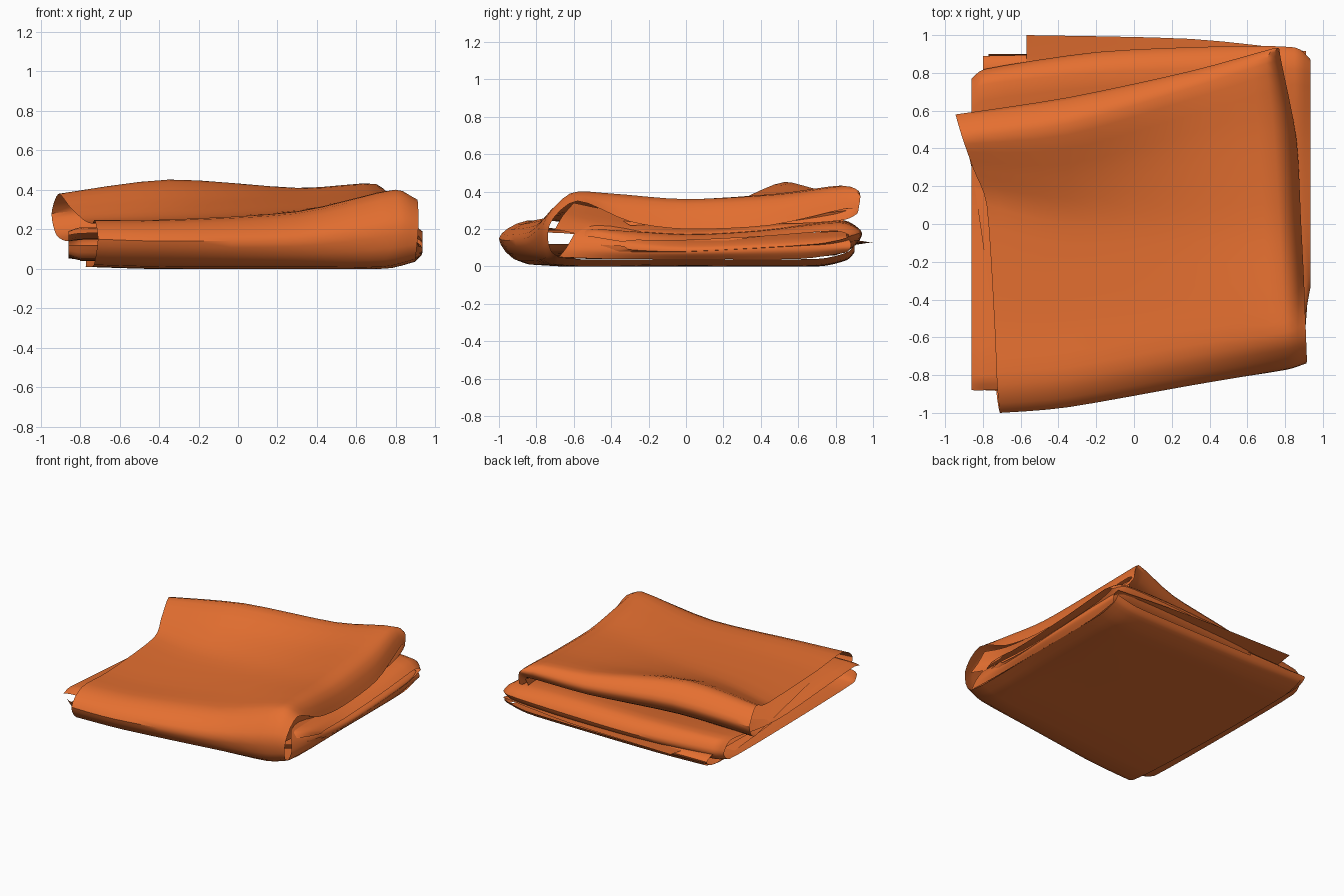
import bpy, bmesh
from mathutils import Vector

cloth = bpy.data.materials.new("orange cloth")
cloth.diffuse_color = (0.78, 0.16, 0.03, 1)


def smooth_path(pts, steps):
    """Soft spline through points (no large overshoot)."""
    pts = [Vector(p) for p in pts]
    out, n = [], len(pts)
    for i in range(n - 1):
        a, b = pts[i], pts[i + 1]
        ta = (b - pts[max(i - 1, 0)]) * 0.42
        tb = (pts[min(i + 2, n - 1)] - a) * 0.42
        lim = (b - a).length * 1.2
        ta = ta.normalized() * min(ta.length, lim)
        tb = tb.normalized() * min(tb.length, lim)
        for k in range(steps):
            t = k / steps
            out.append(a * (2*t**3 - 3*t*t + 1) + ta * (t**3 - 2*t*t + t)
                       + b * (3*t*t - 2*t**3) + tb * (t**3 - t*t))
    return out + [pts[-1]]


def sheet(name, stations, steps=4):
    """Loft a cloth sheet through a row of fold profiles."""
    rows = [smooth_path(s, steps) for s in stations]
    cols = [smooth_path(c, steps) for c in zip(*rows)]
    bm = bmesh.new()
    grid = [[bm.verts.new((v.x, v.y, max(v.z, 0))) for v in c] for c in cols]
    for c0, c1 in zip(grid, grid[1:]):
        for j in range(len(c0) - 1):
            bm.faces.new((c0[j], c0[j + 1], c1[j + 1], c1[j]))
    bmesh.ops.recalc_face_normals(bm, faces=bm.faces)
    me = bpy.data.meshes.new(name)
    bm.to_mesh(me)
    bm.free()
    me.materials.append(cloth)
    ob = bpy.data.objects.new(name, me)
    bpy.context.collection.objects.link(ob)
    bpy.context.view_layer.objects.active = ob
    ob.select_set(True)
    bpy.ops.object.shade_smooth_by_angle(angle=0.7)
    ob.select_set(False)
    return ob


def at_x(x, yz):
    return [(x, y, z) for y, z in yz]


# Outer sheet: tucked end, rolled back ridge, top, front fold, underside
left = [(-.73, -.6, .2), (-.86, .3, .14), (-.92, .5, .17), (-.945, .58, .28),
        (-.91, .46, .38), (-.85, .29, .31), (-.78, .1, .245), (-.74, -.5, .23),
        (-.725, -.85, .245), (-.71, -1.0, .15), (-.73, -.87, .02)]
mid_left = at_x(-.35, [(-.6, .2), (.35, .19), (.58, .22), (.67, .34), (.53, .452),
                       (.25, .34), (0, .26), (-.5, .24), (-.82, .245), (-.97, .14),
                       (-.83, .01)])
mid_right = at_x(.3, [(-.6, .22), (.5, .24), (.75, .26), (.81, .34), (.72, .41),
                      (.4, .355), (0, .3), (-.4, .29), (-.7, .28), (-.855, .15),
                      (-.75, .01)])
right = [(.74, -.45, .3), (.74, .6, .29), (.74, .85, .31), (.74, .93, .39),
         (.70, .85, .43), (.74, .5, .385), (.77, 0, .36), (.79, -.4, .39),
         (.8, -.62, .39), (.82, -.765, .22), (.73, -.7, .01)]
hang = [(.82, -.3, .22), (.81, .6, .23), (.78, .85, .25), (.77, .92, .29),
        (.78, .86, .31), (.86, .45, .22), (.885, 0, .2), (.9, -.3, .24),
        (.91, -.58, .35), (.915, -.73, .22), (.9, -.68, .05)]
outer = []
for prof, x, z in ((left, -.77, .012), (mid_left, -.35, 0), (mid_right, .3, 0),
                   (right, .73, .005), (hang, .9, .04)):
    outer.append(prof + [(x, 0, z), (x, .7, z), (x, .86, z + .035), (x, .9, z + .075)])
sheet("outer_folded_sheet", outer)

# Middle sheet: folded front and back, open on the left, pinched on the right
sheet("middle_fold", [
    at_x(-.86, [(-.84, .12), (-.8, .07), (0, .055), (.7, .06), (.77, .13), (.68, .2),
                (.3, .15), (0, .14), (-.8, .19), (-.88, .17)]),
    at_x(-.79, [(-.88, .12), (-.82, .05), (0, .045), (.75, .06), (.82, .14), (.74, .22),
                (.3, .16), (0, .15), (-.8, .21), (-.88, .18)]),
    at_x(-.2, [(-.88, .12), (-.8, .05), (0, .04), (.8, .06), (.91, .15), (.8, .235),
               (.4, .17), (0, .16), (-.75, .2), (-.85, .18)]),
    at_x(.45, [(-.72, .12), (-.66, .06), (0, .04), (.84, .08), (.94, .17), (.83, .25),
               (.4, .2), (0, .18), (-.6, .2), (-.7, .18)]),
    at_x(.85, [(-.58, .12), (-.5, .06), (0, .05), (.82, .1), (.935, .18), (.82, .235),
               (.4, .19), (0, .17), (-.5, .2), (-.58, .17)]),
    at_x(.935, [(-.33, .11), (-.3, .09), (0, .08), (.7, .12), (.87, .16), (.8, .19),
                (.4, .16), (0, .14), (-.3, .14), (-.33, .13)])])

# Loose hem flaps at the back
sheet("back_hem", [
    at_x(-.57, [(.1, .1), (.75, .1), (1.0, .13)]),
    at_x(.3, [(.1, .1), (.75, .11), (.98, .13)]),
    at_x(.91, [(.1, .1), (.75, .12), (.915, .14)])])
sheet("back_left_hem", [
    at_x(-.8, [(.1, .09), (.7, .04), (.84, .05), (.89, .09), (.82, .12), (.1, .11)]),
    at_x(-.3, [(.1, .09), (.7, .04), (.86, .05), (.9, .09), (.84, .12), (.1, .11)])])

# Right-hand rolls that close the layers, running front to back
sheet("right_lower_roll", [
    [(.9, -.68, .05), (.9, -.64, .1), (.87, -.6, .17), (.8, -.56, .24), (.72, -.5, .29)],
    [(.9, -.4, .04), (.92, -.38, .08), (.91, -.36, .13), (.84, -.34, .18), (.74, -.3, .24)],
    [(.9, 0, .04), (.93, 0, .07), (.925, 0, .1), (.87, 0, .13), (.75, 0, .17)],
    [(.9, .6, .04), (.93, .6, .08), (.925, .6, .12), (.87, .6, .15), (.75, .6, .18)],
    [(.9, .86, .075), (.92, .88, .1), (.91, .88, .13), (.87, .86, .16), (.75, .86, .19)]])
# Recessed ply that fills the gap beneath the hanging top edge
sheet("right_recessed_ply", [
    [(.89, -.7, .2), (.86, -.66, .27), (.85, -.6, .34)],
    [(.84, -.4, .14), (.8, -.4, .2), (.82, -.4, .3)],
    [(.86, 0, .12), (.82, 0, .17), (.84, 0, .24)],
    [(.84, .5, .17), (.8, .5, .21), (.82, .5, .26)],
    [(.8, .86, .2), (.75, .84, .24), (.76, .86, .3)]])
